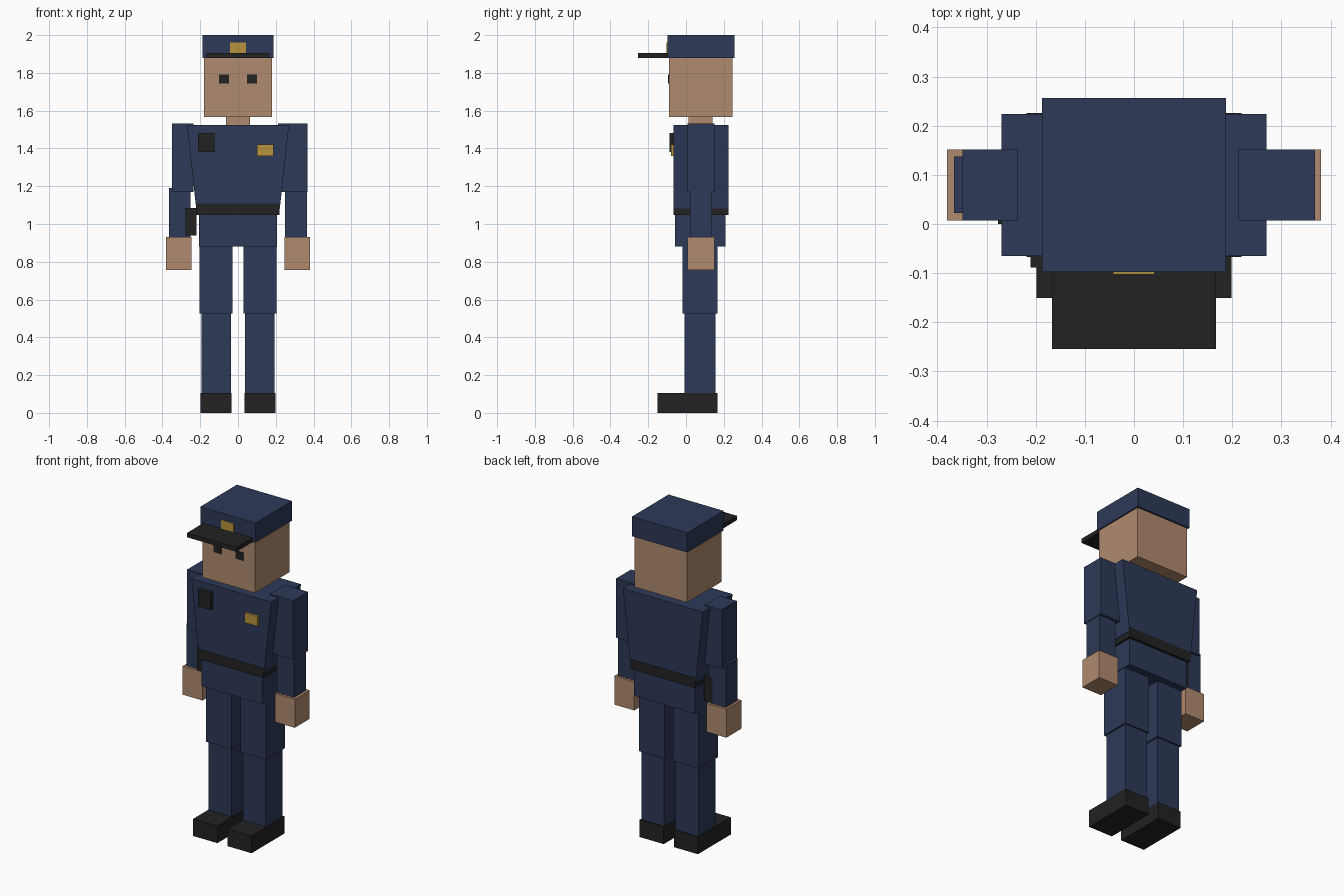
import bpy
import bmesh

default = bpy.data.objects.get("Cube")
if default:
    bpy.data.objects.remove(default, do_unlink=True)


def make_material(name, rgb):
    mat = bpy.data.materials.new(name)
    mat.use_nodes = True
    colour = (*rgb, 1.0)
    mat.diffuse_color = colour
    mat.node_tree.nodes["Principled BSDF"].inputs["Base Color"].default_value = colour
    return mat


navy = make_material("navy cloth", (0.026, 0.041, 0.098))
skin = make_material("skin", (0.434, 0.254, 0.156))
black = make_material("black leather", (0.016, 0.016, 0.016))
gold = make_material("gold metal", (0.479, 0.296, 0.048))


def box(name, mat, xs, ys, zs, bottom_scale=1.0):
    """Box spanning three ranges; bottom_scale narrows its lower end in x."""
    bm = bmesh.new()
    bmesh.ops.create_cube(bm, size=1.0)
    spans = (xs, ys, zs)
    for v in bm.verts:
        if v.co.z < 0:
            v.co.x *= bottom_scale
        for i, (lo, hi) in enumerate(spans):
            v.co[i] = (lo + hi) / 2 + v.co[i] * (hi - lo)
    mesh = bpy.data.meshes.new(name)
    bm.to_mesh(mesh)
    bm.free()
    mesh.materials.append(mat)
    obj = bpy.data.objects.new(name, mesh)
    bpy.context.collection.objects.link(obj)
    return obj


def pair(name, mat, xs, ys, zs):
    """Same box on both sides of the body, xs given for the left."""
    box("left_" + name, mat, xs, ys, zs)
    box("right_" + name, mat, (-xs[1], -xs[0]), ys, zs)


# Legs and shoes
pair("shoe", black, (0.034, 0.198), (-0.151, 0.167), (0, 0.105))
pair("shin", navy, (0.038, 0.193), (-0.008, 0.157), (0.105, 0.525))
pair("thigh", navy, (0.03, 0.203), (-0.018, 0.167), (0.525, 0.885))

# Trunk
box("pelvis", navy, (-0.207, 0.207), (-0.058, 0.209), (0.88, 1.05))
box("belt", black, (-0.219, 0.219), (-0.067, 0.226), (1.047, 1.108))
box("torso", navy, (-0.27, 0.27), (-0.065, 0.224), (1.083, 1.525), bottom_scale=0.82)

# Arms: the right sleeve is slimmer than the left
box("left_upper_arm", navy, (0.213, 0.368), (0.007, 0.152), (1.17, 1.532))
box("right_upper_arm", navy, (-0.349, -0.236), (0.007, 0.152), (1.17, 1.532))
box("left_forearm", navy, (0.25, 0.364), (0.022, 0.137), (0.93, 1.172))
box("right_forearm", navy, (-0.366, -0.252), (0.022, 0.137), (0.93, 1.19))
pair("hand", skin, (0.245, 0.38), (0.007, 0.152), (0.757, 0.932))

# Equipment
box("holster", black, (-0.277, -0.22), (0.0, 0.14), (0.938, 1.085))
box("radio", black, (-0.211, -0.124), (-0.088, -0.06), (1.38, 1.483))
box("chest_badge", gold, (0.1, 0.187), (-0.079, -0.06), (1.36, 1.42))

# Head and face
box("neck", skin, (-0.063, 0.063), (0.014, 0.141), (1.515, 1.575))
box("head", skin, (-0.179, 0.179), (-0.09, 0.245), (1.567, 1.89))
pair("eye", black, (0.048, 0.101), (-0.094, -0.086), (1.744, 1.792))

# Cap
box("cap", navy, (-0.187, 0.187), (-0.098, 0.256), (1.88, 2.0))
box("cap_visor", black, (-0.167, 0.167), (-0.254, -0.095), (1.878, 1.905))
box("cap_badge", gold, (-0.043, 0.042), (-0.103, -0.095), (1.905, 1.96))
